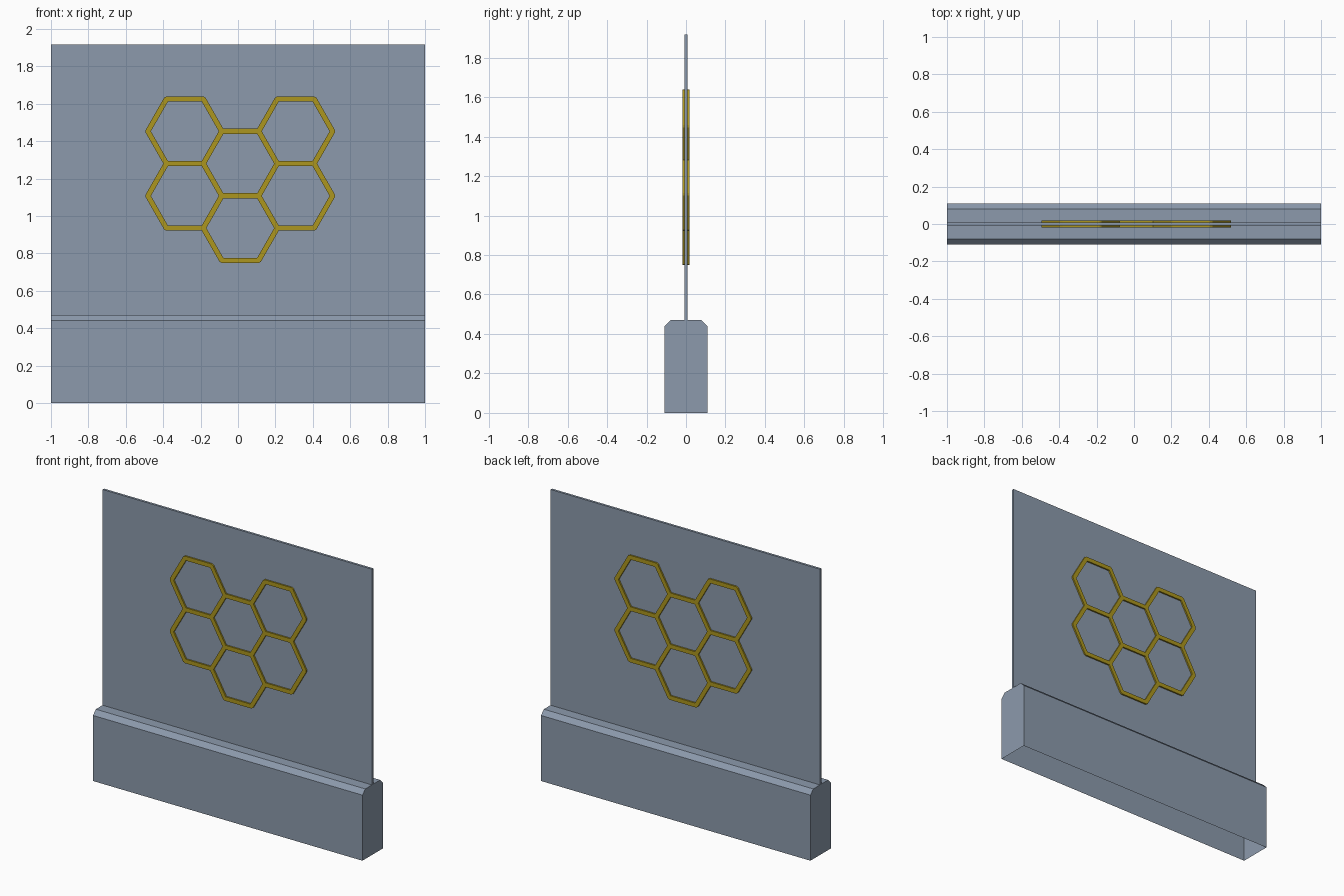
import bpy, bmesh, math
from mathutils import Vector

if "Cube" in bpy.data.objects:
    bpy.data.objects.remove(bpy.data.objects["Cube"])


def material(name, rgb):
    m = bpy.data.materials.new(name)
    m.diffuse_color = (*rgb, 1)
    m.use_nodes = True
    m.node_tree.nodes["Principled BSDF"].inputs["Base Color"].default_value = m.diffuse_color
    return m


GREY = material("slate grey", (0.262, 0.323, 0.413))
GOLD = material("dark gold", (0.413, 0.305, 0.013))


def finish(bm, name, mat):
    bmesh.ops.remove_doubles(bm, verts=bm.verts, dist=1e-4)
    bmesh.ops.recalc_face_normals(bm, faces=bm.faces)
    me = bpy.data.meshes.new(name)
    bm.to_mesh(me)
    bm.free()
    me.materials.append(mat)
    ob = bpy.data.objects.new(name, me)
    bpy.context.collection.objects.link(ob)
    return ob


def extrude(bm, faces, vec):
    new = bmesh.ops.extrude_face_region(bm, geom=faces, use_keep_orig=True)["geom"]
    bmesh.ops.translate(bm, vec=vec, verts=[g for g in new if isinstance(g, bmesh.types.BMVert)])


# plinth: chamfered profile run along x, hollow shell open at the bottom
half = [(0.109, 0), (0.109, 0.44), (0.079, 0.47)]
profile = half + [(-y, z) for y, z in reversed(half)]
bm = bmesh.new()
end = bm.faces.new([bm.verts.new((-1, y, z)) for y, z in profile])
extrude(bm, [end], (2, 0, 0))
bmesh.ops.recalc_face_normals(bm, faces=bm.faces)
bottom = [f for f in bm.faces if f.calc_center_median().z < 0.001]
bmesh.ops.delete(bm, geom=bottom, context="FACES_ONLY")
finish(bm, "plinth", GREY)

# thin upright panel
bm = bmesh.new()
bmesh.ops.create_cube(bm, size=1)
for v in bm.verts:
    v.co = (v.co.x * 2, v.co.y * 0.016, 1.1935 + v.co.z * 1.447)
finish(bm, "panel", GREY)

# honeycomb lattice passing through the panel: collect shared nodes and walls
SIDE, RISE, WALL, DEPTH = 0.1975, 0.1725, 0.014, 0.018
CX, CZ = 0.012, 1.28
cells = [(-1, 1), (-1, -1), (0, 0), (0, -2), (1, 1), (1, -1)]
nodes, links = {}, {}
for col, row in cells:
    keys = []
    for dx, dz in [(2, 0), (1, 1), (-1, 1), (-2, 0), (-1, -1), (1, -1)]:
        k = (col * 3 + dx, row + dz)
        nodes[k] = Vector((CX + k[0] * SIDE / 2, CZ + k[1] * RISE))
        keys.append(k)
    for a, b in zip(keys, keys[1:] + keys[:1]):
        links.setdefault(a, set()).add(b)
        links.setdefault(b, set()).add(a)

bm = bmesh.new()


def add_face(points):
    return bm.faces.new([bm.verts.new((p.x, -DEPTH, p.y)) for p in points])


# mitre inner corners, clip the outer ones
left, right, flat = {}, {}, []
for k, p in nodes.items():
    around = sorted(links[k], key=lambda n: math.atan2(*reversed(nodes[n] - p)))
    for a, b in zip(around, around[1:] + around[:1]):
        u, v = (nodes[a] - p).normalized(), (nodes[b] - p).normalized()
        gap = (math.atan2(v.y, v.x) - math.atan2(u.y, u.x)) % math.tau
        if gap < math.pi:
            left[k, a] = right[k, b] = p + (u + v).normalized() * WALL / math.sin(gap / 2)
        else:
            left[k, a] = p + Vector((-u.y, u.x)) * WALL
            right[k, b] = p + Vector((v.y, -v.x)) * WALL
            flat.append(add_face([p, left[k, a], right[k, b]]))
for a in nodes:
    for b in links[a]:
        if a < b:
            flat.append(add_face([nodes[a], right[a, b], left[b, a],
                                  nodes[b], right[b, a], left[a, b]]))
bmesh.ops.remove_doubles(bm, verts=bm.verts, dist=1e-4)
extrude(bm, list(bm.faces), (0, 2 * DEPTH, 0))
finish(bm, "honeycomb_lattice", GOLD)
